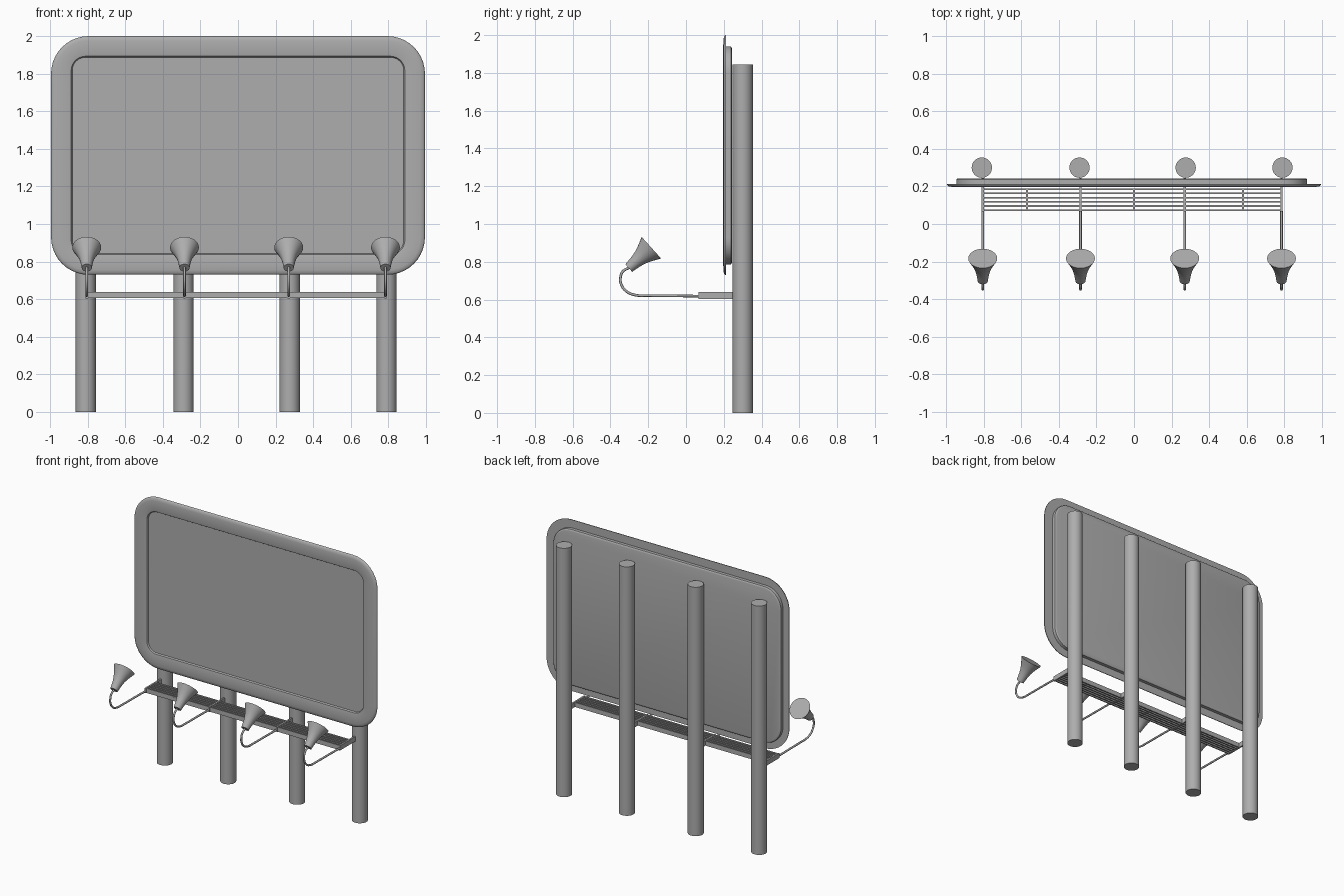
import bpy, bmesh, math
from mathutils import Vector, Matrix

cube = bpy.data.objects.get("Cube")
if cube:
    bpy.data.objects.remove(cube)

grey = bpy.data.materials.new("painted_grey")
grey.use_nodes = True
GREY = (0.42, 0.42, 0.42, 1)
grey.diffuse_color = GREY
grey.node_tree.nodes["Principled BSDF"].inputs["Base Color"].default_value = GREY


def finish(name, bm, angle=40):
    bmesh.ops.recalc_face_normals(bm, faces=bm.faces)
    mesh = bpy.data.meshes.new(name)
    bm.to_mesh(mesh)
    bm.free()
    obj = bpy.data.objects.new(name, mesh)
    bpy.context.collection.objects.link(obj)
    mesh.materials.append(grey)
    bpy.ops.object.select_all(action='DESELECT')
    obj.select_set(True)
    bpy.context.view_layer.objects.active = obj
    bpy.ops.object.shade_smooth_by_angle(angle=math.radians(angle))
    return obj


def rounded_loop(bm, cx, cz, hx, hz, r, y, steps=10):
    """Rounded rectangle facing the front."""
    verts = []
    for q, (sx, sz) in enumerate([(1, 1), (-1, 1), (-1, -1), (1, -1)]):
        for i in range(steps + 1):
            a = math.radians(90) * (q + i / steps)
            verts.append(bm.verts.new((cx + sx * (hx - r) + r * math.cos(a), y,
                                       cz + sz * (hz - r) + r * math.sin(a))))
    return verts


def bridge(bm, loops, cap_start=True, cap_end=True):
    for a, b in zip(loops, loops[1:]):
        n = len(a)
        for i in range(n):
            bm.faces.new((a[i], a[(i + 1) % n], b[(i + 1) % n], b[i]))
    if cap_start:
        bm.faces.new(loops[0])
    if cap_end:
        bm.faces.new(loops[-1])


def boxes(name, items):
    """One object from (centre, size) boxes."""
    bm = bmesh.new()
    for centre, size in items:
        bmesh.ops.create_cube(bm, size=1, matrix=Matrix.Translation(centre)
                              @ Matrix.Diagonal((*size, 1)))
    return finish(name, bm, 30)


# Board: padded rim around a slightly sunken sheet
bm = bmesh.new()
section = [(0, 0.213), (0.001, 0.207), (0.008, 0.201), (0.025, 0.198), (0.055, 0.197),
           (0.09, 0.198), (0.107, 0.201), (0.113, 0.211)]
bridge(bm, [rounded_loop(bm, 0, 1.365, 0.995 - d, 0.635 - d, 0.2 - 1.15 * d, y)
            for d, y in section])
finish("sign_board_front", bm)

# Shallow tray behind the board
bm = bmesh.new()
tray = [(0, 0.211), (0, 0.237), (0.004, 0.241), (0.012, 0.243)]
bridge(bm, [rounded_loop(bm, -0.012, 1.363, 0.933 - d, 0.577 - d, 0.14 - d, y)
            for d, y in tray])
finish("sign_board_back", bm)

# Posts
for n, x in enumerate((-0.81, -0.29, 0.275, 0.79), 1):
    bm = bmesh.new()
    bmesh.ops.create_cone(bm, cap_ends=True, segments=32, radius1=0.054, radius2=0.054,
                          depth=1.845, matrix=Matrix.Translation((x, 0.3, 0.9225)))
    finish(f"post_{n}", bm)

# Walkway of slats on cross bars
slats = [((-0.01, 0.073 + i * 0.0225, 0.622), (1.6, 0.009, 0.034)) for i in range(6)]
boxes("walkway_slats", slats)
boxes("walkway_cross_bars", [((x, 0.128, 0.622), (0.01, 0.12, 0.022))
                             for x in (-0.57, 0, 0.58)])
LAMP_X = (-0.805, -0.285, 0.27, 0.785)
boxes("walkway_brackets", [((x, 0.155, 0.622), (0.012, 0.18, 0.036)) for x in LAMP_X])

# Lamps on curved arms
AXIS = Vector((0, 0.743, 0.669))
NECK = Vector((0, -0.303, 0.767))
SHADE = [(0, 0.027), (0.03, 0.031), (0.055, 0.035), (0.08, 0.041), (0.105, 0.05),
         (0.135, 0.064), (0.161, 0.077)]
ARM = [(0.07, 0.618), (-0.08, 0.62), (-0.2, 0.621), (-0.27, 0.624), (-0.315, 0.643),
       (-0.343, 0.68), (-0.347, 0.715), (-0.335, 0.748), (-0.3, 0.77)]
for n, x in enumerate(LAMP_X, 1):
    curve = bpy.data.curves.new(f"lamp_arm_{n}", 'CURVE')
    curve.dimensions = '3D'
    curve.bevel_depth = 0.007
    curve.bevel_resolution = 2
    curve.use_fill_caps = True
    curve.resolution_u = 4
    spline = curve.splines.new('BEZIER')
    spline.bezier_points.add(len(ARM) - 1)
    for point, (y, z) in zip(spline.bezier_points, ARM):
        point.co = (x, y, z)
        point.handle_left_type = point.handle_right_type = 'AUTO'
    curve.materials.append(grey)
    arm = bpy.data.objects.new(f"lamp_arm_{n}", curve)
    bpy.context.collection.objects.link(arm)

    bm = bmesh.new()
    side, up = Vector((1, 0, 0)), Vector((0, -AXIS.z, AXIS.y))
    rings = []
    for along, r in SHADE:
        centre = NECK + AXIS * along + Vector((x, 0, 0))
        angles = [math.tau * i / 24 for i in range(24)]
        rings.append([bm.verts.new(centre + r * (side * math.cos(a) + up * math.sin(a)))
                      for a in angles])
    bridge(bm, rings)
    finish(f"lamp_shade_{n}", bm)
